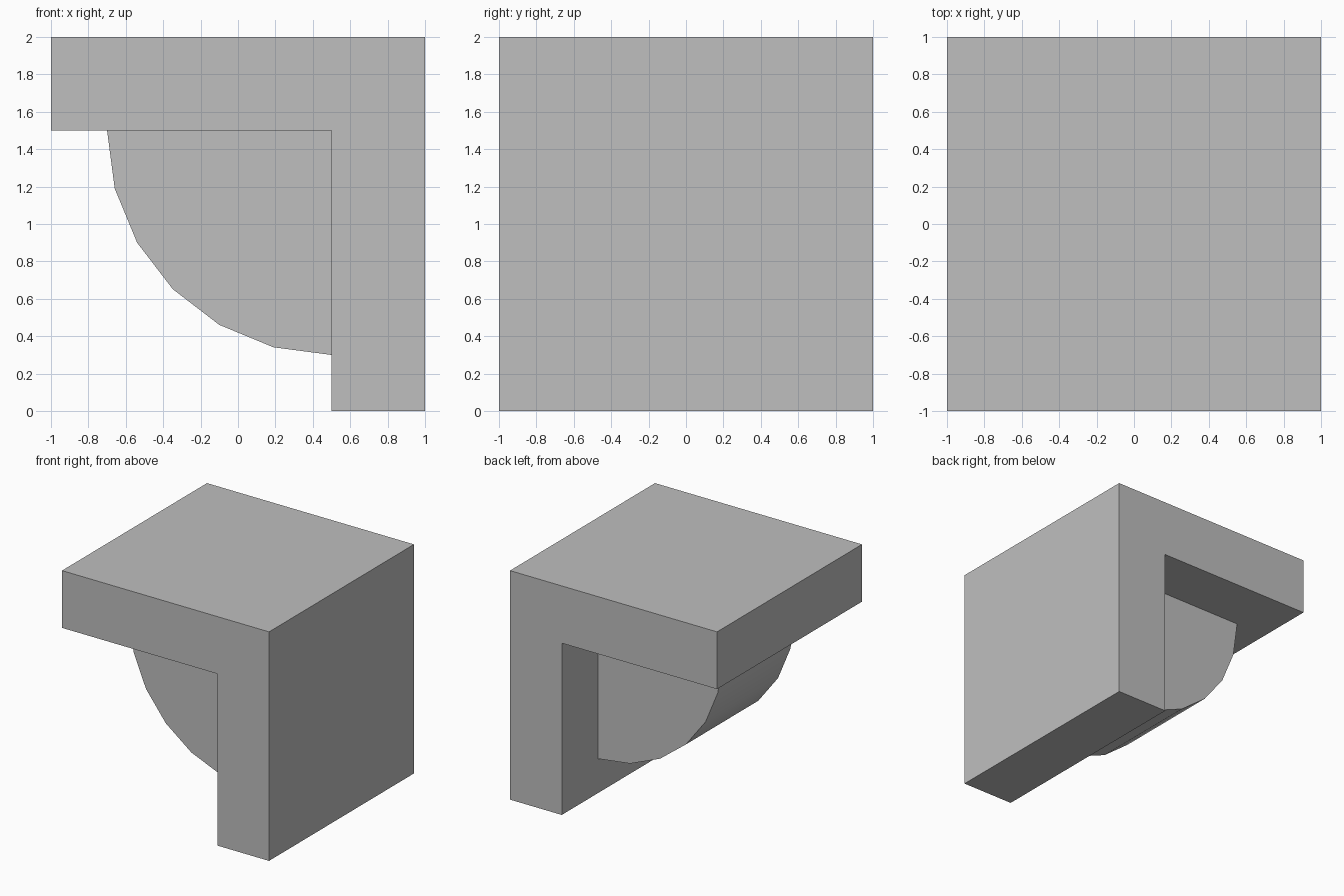
import bpy
import bmesh
from math import cos, sin, pi, radians

cube = bpy.data.objects.get("Cube")
if cube:
    bpy.data.objects.remove(cube, do_unlink=True)

GREY = (0.52, 0.52, 0.52, 1.0)
grey = bpy.data.materials.new("plain grey")
grey.use_nodes = True
grey.diffuse_color = GREY
grey.node_tree.nodes["Principled BSDF"].inputs["Base Color"].default_value = GREY


def extrude_profile(name, profile, depth):
    """Solid from an (x, z) outline, centred on y = 0."""
    bm = bmesh.new()
    face = bm.faces.new([bm.verts.new((x, -depth / 2, z)) for x, z in profile])
    result = bmesh.ops.extrude_face_region(bm, geom=[face], use_keep_orig=True)
    moved = [g for g in result["geom"] if isinstance(g, bmesh.types.BMVert)]
    bmesh.ops.translate(bm, verts=moved, vec=(0, depth, 0))
    bmesh.ops.recalc_face_normals(bm, faces=bm.faces)
    mesh = bpy.data.meshes.new(name)
    bm.to_mesh(mesh)
    bm.free()
    mesh.materials.append(grey)
    obj = bpy.data.objects.new(name, mesh)
    bpy.context.collection.objects.link(obj)
    return obj


# Slab and wall in one L-shaped piece
extrude_profile("corner_block", [(-1, 2), (1, 2), (1, 0), (0.5, 0), (0.5, 1.5), (-1, 1.5)], 2)

# Quarter-round support tucked into the inner corner
CORNER_X, CORNER_Z, RADIUS, STEPS = 0.5, 1.5, 1.2, 6
arc = [(CORNER_X - RADIUS * cos(i * pi / 2 / STEPS),
        CORNER_Z - RADIUS * sin(i * pi / 2 / STEPS)) for i in range(STEPS + 1)]
support = extrude_profile("quarter_round_support", [(CORNER_X, CORNER_Z)] + arc, 1)

# Smooth the curved band while keeping its rims sharp
bpy.ops.object.select_all(action="DESELECT")
support.select_set(True)
bpy.context.view_layer.objects.active = support
bpy.ops.object.shade_smooth_by_angle(angle=radians(30))
